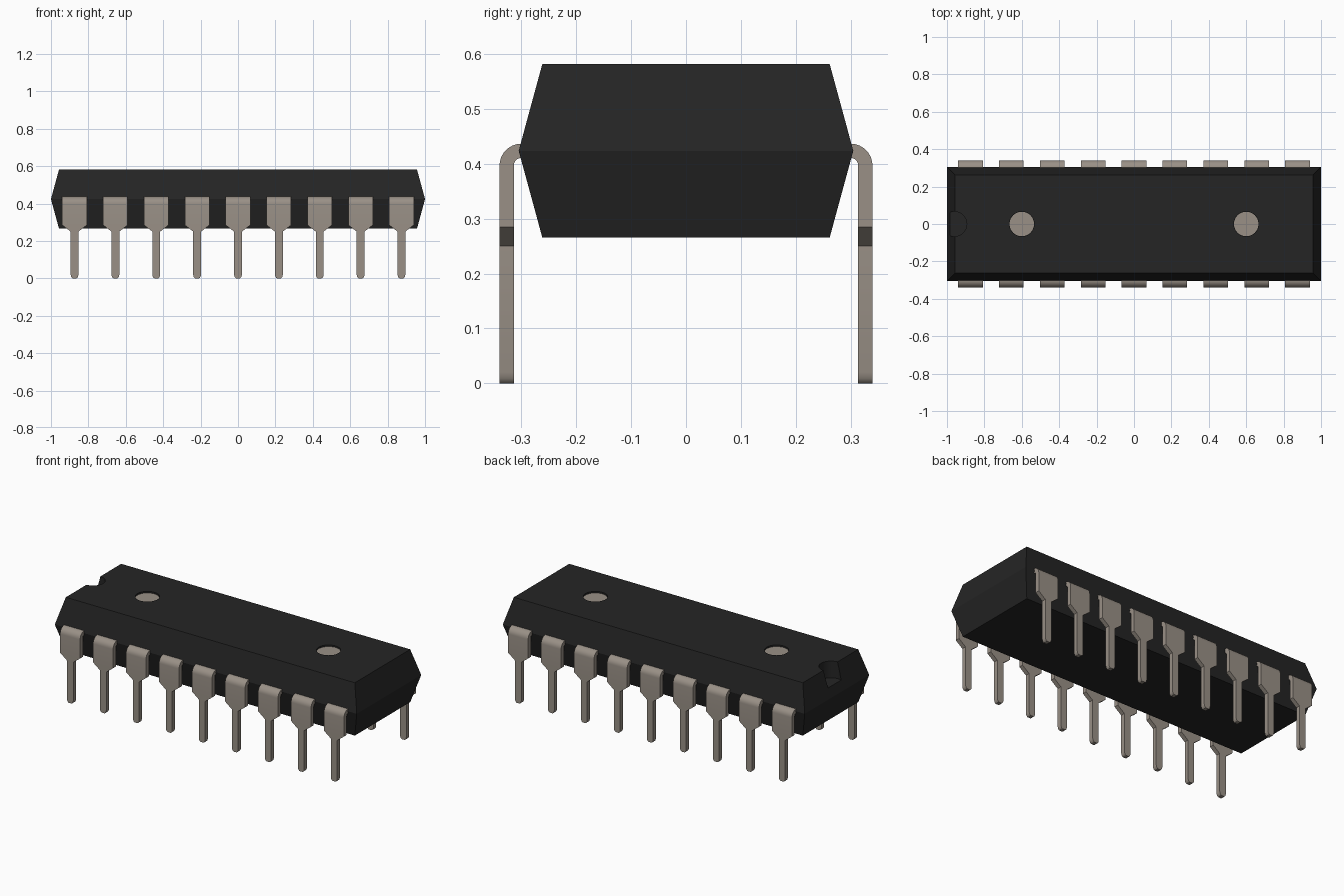
import bpy, bmesh, math

cube = bpy.data.objects.get("Cube")
if cube:
    bpy.data.objects.remove(cube, do_unlink=True)


def make_material(name, rgb, roughness):
    m = bpy.data.materials.new(name)
    m.use_nodes = True
    m.diffuse_color = (*rgb, 1)
    bsdf = next(n for n in m.node_tree.nodes if n.type == 'BSDF_PRINCIPLED')
    bsdf.inputs["Base Color"].default_value = (*rgb, 1)
    bsdf.inputs["Roughness"].default_value = roughness
    return m


BLACK = make_material("black_plastic", (0.018, 0.018, 0.018), 0.6)
GREY = make_material("warm_grey_metal", (0.32, 0.28, 0.24), 0.5)


def add_object(name, bm, mat):
    bmesh.ops.recalc_face_normals(bm, faces=bm.faces)
    mesh = bpy.data.meshes.new(name)
    bm.to_mesh(mesh)
    bm.free()
    mesh.materials.append(mat)
    ob = bpy.data.objects.new(name, mesh)
    bpy.context.collection.objects.link(ob)
    return ob


def loft(bm, rings):
    """Skin a list of four-point rings and cap both ends."""
    vs = [[bm.verts.new(p) for p in r] for r in rings]
    for a, b in zip(vs, vs[1:]):
        for i in range(4):
            j = (i + 1) % 4
            bm.faces.new((a[i], a[j], b[j], b[i]))
    bm.faces.new(vs[0])
    bm.faces.new(vs[-1])


def cylinder(name, x, z0, z1, r, mat):
    bm = bmesh.new()
    bmesh.ops.create_cone(bm, cap_ends=True, segments=40, radius1=r,
                          radius2=r, depth=z1 - z0)
    bmesh.ops.translate(bm, verts=bm.verts, vec=(x, 0, (z0 + z1) / 2))
    return add_object(name, bm, mat)


def smooth(ob, angle=30):
    bpy.ops.object.select_all(action='DESELECT')
    ob.select_set(True)
    bpy.context.view_layer.objects.active = ob
    bpy.ops.object.shade_smooth_by_angle(angle=math.radians(angle))


# Package body: two tapered halves meeting at a parting line
TOP, MID, BOTTOM = 0.582, 0.424, 0.266
bm = bmesh.new()
loft(bm, [[(sx * x, sy * y, z) for sx, sy in ((-1, -1), (1, -1), (1, 1), (-1, 1))]
          for x, y, z in ((0.957, 0.262, BOTTOM), (1.0, 0.305, MID), (0.957, 0.262, TOP))])
body = add_object("package_body", bm, BLACK)

# Orientation notch and two shallow round pockets cut into the top
MARK_X, MARK_R, MARK_Z = 0.6, 0.066, TOP - 0.01
cutters = [cylinder("notch_cutter", -0.96, TOP - 0.1, TOP + 0.1, 0.066, BLACK)]
for x in (-MARK_X, MARK_X):
    cutters.append(cylinder("pocket_cutter", x, MARK_Z, TOP + 0.1, MARK_R, BLACK))
bpy.context.view_layer.objects.active = body
for c in cutters:
    c.hide_render = True
    mod = body.modifiers.new("cut", 'BOOLEAN')
    mod.operation = 'DIFFERENCE'
    mod.solver = 'EXACT'
    mod.object = c
    bpy.ops.object.modifier_apply(modifier=mod.name)
for c in cutters:
    bpy.data.objects.remove(c, do_unlink=True)
smooth(body, 12)

# Metal discs on the pocket floors
for side, x in (("right", -MARK_X), ("left", MARK_X)):
    disc = cylinder("mould_mark_" + side, x, MARK_Z - 0.004, MARK_Z + 0.001,
                    MARK_R - 0.0005, GREY)
    smooth(disc)

# Lead centreline: (y, z, direction angle, half width)
WIDE, SLIM, HALF_T = 0.066, 0.021, 0.013
BEND_Y, BEND_Z, BEND_R = 0.300, 0.397, 0.027
path = [(0.27, BEND_Z + BEND_R, 0.0, WIDE)]
for i in range(9):
    a = math.pi / 2 * i / 8
    path.append((BEND_Y + BEND_R * math.sin(a), BEND_Z + BEND_R * math.cos(a), a, WIDE))
for z, w in ((0.285, WIDE), (0.25, SLIM), (0.02, SLIM), (0.009, 0.0185),
             (0.003, 0.0145), (0.0, 0.010)):
    path.append((BEND_Y + BEND_R, z, math.pi / 2, w))

bm = bmesh.new()
rings = []
for y, z, a, w in path:
    ny, nz = HALF_T * math.sin(a), HALF_T * math.cos(a)
    rings.append([(-w, -(y + ny), z + nz), (w, -(y + ny), z + nz),
                  (w, -(y - ny), z - nz), (-w, -(y - ny), z - nz)])
loft(bm, rings)
lead = add_object("front_lead_1", bm, GREY)
smooth(lead)

# Nine leads per long side, the back row turned around
PITCH, COUNT = 0.2185, 9
for row, turn in (("front", 0), ("back", math.pi)):
    for i in range(COUNT):
        if row == "front" and i == 0:
            ob = lead
        else:
            ob = bpy.data.objects.new(f"{row}_lead_{i + 1}", lead.data)
            bpy.context.collection.objects.link(ob)
        ob.location.x = (i - (COUNT - 1) / 2) * PITCH
        ob.rotation_euler.z = turn
